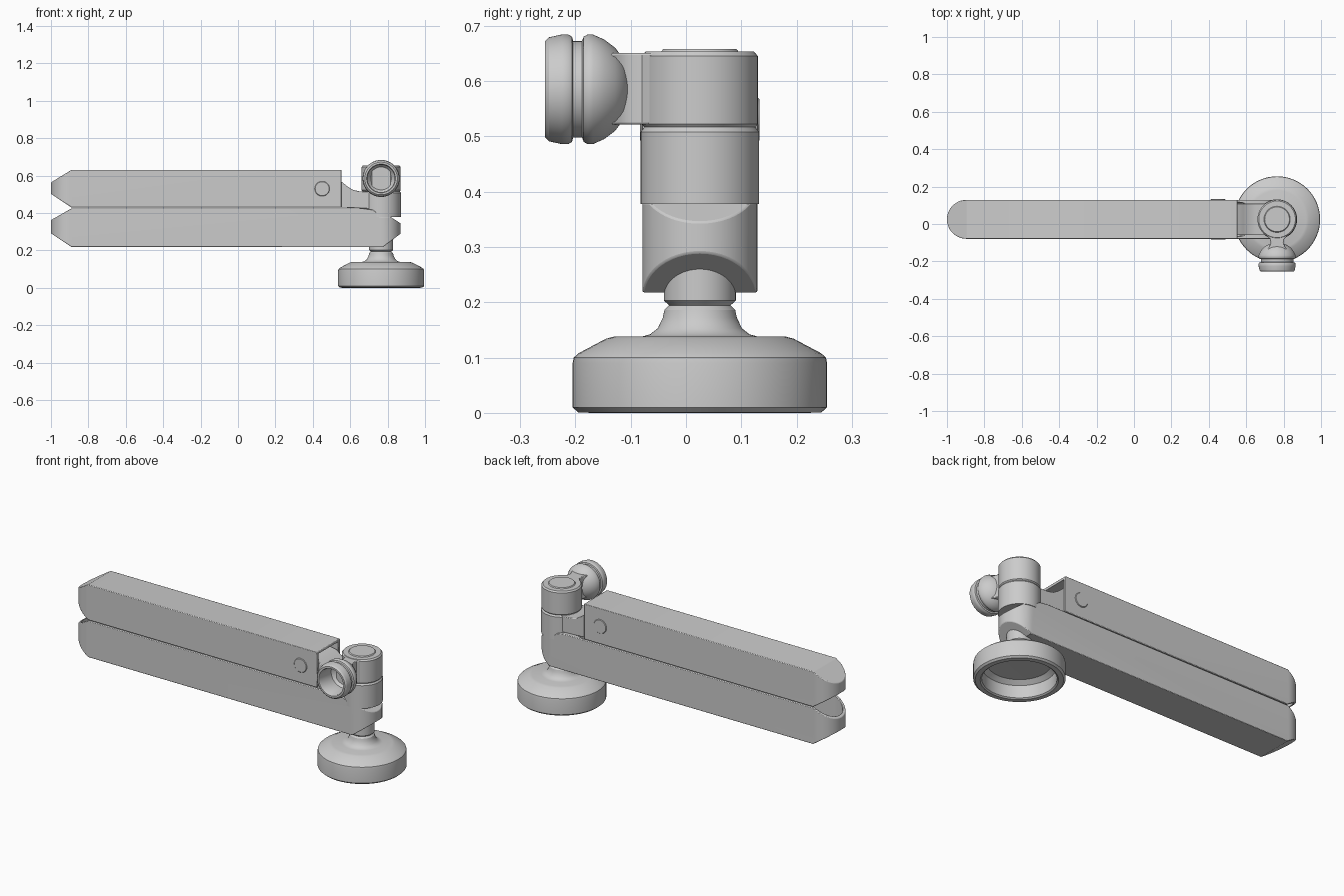
import bpy, bmesh, math
from mathutils import Vector

if "Cube" in bpy.data.objects:
    bpy.data.objects.remove(bpy.data.objects["Cube"])

PX, PY = 0.765, 0.025          # vertical hinge axis
HALF = 0.104                   # half width of the arms


def finish(name, bm, bevel=0.0):
    bmesh.ops.remove_doubles(bm, verts=bm.verts, dist=1e-5)
    bmesh.ops.recalc_face_normals(bm, faces=bm.faces)
    me = bpy.data.meshes.new(name)
    bm.to_mesh(me)
    bm.free()
    ob = bpy.data.objects.new(name, me)
    bpy.context.collection.objects.link(ob)
    return polish(ob, bevel)


def polish(ob, bevel=0.0):
    if bevel:
        m = ob.modifiers.new("soft_edges", 'BEVEL')
        m.width, m.segments, m.limit_method = bevel, 2, 'ANGLE'
        m.angle_limit = math.radians(40)
    bpy.ops.object.select_all(action='DESELECT')
    ob.select_set(True)
    bpy.context.view_layer.objects.active = ob
    bpy.ops.object.shade_smooth_by_angle(angle=math.radians(32))
    return ob


def lathe(name, profile, centre, axis='Z', steps=64):
    """Revolve (radius, distance) points about a z axis or a y axis."""
    bm = bmesh.new()
    if axis == 'Z':
        pts, ax = [Vector((r, 0, h)) for r, h in profile], (0, 0, 1)
    else:
        pts, ax = [Vector((r, h, 0)) for r, h in profile], (0, 1, 0)
    vs = [bm.verts.new(p + Vector(centre)) for p in pts]
    es = [bm.edges.new(pair) for pair in zip(vs, vs[1:])]
    bmesh.ops.spin(bm, geom=vs + es, cent=centre, axis=ax,
                   angle=2 * math.pi, steps=steps)
    return finish(name, bm)


def prism(name, pts, lo, hi, axis='Y', bevel=0.0):
    """Extrude an xz outline along y, or an xy outline along z."""
    bm = bmesh.new()
    place = (lambda a, b, t: (a, t, b)) if axis == 'Y' else (lambda a, b, t: (a, b, t))
    f = bm.faces.new([bm.verts.new(place(a, b, lo)) for a, b in pts])
    new = bmesh.ops.extrude_face_region(bm, geom=[f])['geom']
    bmesh.ops.translate(bm, verts=[v for v in new if isinstance(v, bmesh.types.BMVert)],
                        vec=Vector(place(0, 0, hi - lo)))
    return finish(name, bm, bevel)


def combine(ob, tool, op):
    m = ob.modifiers.new("cut", 'BOOLEAN')
    m.object, m.operation, m.solver = tool, op, 'EXACT'
    deps = bpy.context.evaluated_depsgraph_get()
    deps.update()
    me = bpy.data.meshes.new_from_object(ob.evaluated_get(deps))
    ob.modifiers.clear()
    ob.data = me
    bpy.data.objects.remove(tool)


def stadium(x0, x1, r, round_right, n=24):
    """Plan outline with a round left end and an optional round right end."""
    pts = []
    for i in range(n + 1):
        a = math.pi / 2 + math.pi * i / n
        pts.append((x0 + r + r * math.cos(a), PY + r * math.sin(a)))
    if round_right:
        for i in range(n + 1):
            a = -math.pi / 2 + math.pi * i / n
            pts.append((x1 - r + r * math.cos(a), PY + r * math.sin(a)))
    else:
        pts += [(x1, PY - r), (x1, PY + r)]
    return pts


def solid(name, plan, side):
    ob = prism(name, plan, 0.1, 0.8, 'Z')
    ob.modifiers.clear()
    combine(ob, prism("side_cutter", side, -0.4, 0.4), 'INTERSECT')
    return ob


def channel(name, outer, inner):
    ob = solid(name, *outer)
    combine(ob, solid("hollow_cutter", *inner), 'DIFFERENCE')
    return polish(ob, 0.003)


# Base: hollow weighted foot with flared neck
lathe("base", [(0, 0.2), (0.05, 0.2), (0.055, 0.195), (0.064, 0.186), (0.067, 0.172),
               (0.076, 0.153), (0.09, 0.142), (0.105, 0.138), (0.155, 0.138),
               (0.17, 0.134), (0.219, 0.108), (0.228, 0.1), (0.23, 0.09), (0.23, 0.01),
               (0.22, 0.001), (0.195, 0), (0.187, 0.006), (0.185, 0.075),
               (0.16, 0.095), (0, 0.1)], (PX, PY, 0))
lathe("stem", [(0, 0.194), (0.055, 0.194), (0.065, 0.203), (0.065, 0.3), (0, 0.3)],
      (PX, PY, 0))

# Lower arm: channel open at the top, solid round the hinge
channel("lower_arm",
        (stadium(-1, 0.869, HALF, True),
         [(-1.01, 0.357), (-0.89, 0.425), (0.67, 0.425), (0.72, 0.418), (0.745, 0.4),
          (0.755, 0.38), (0.815, 0.38), (0.88, 0.338), (0.88, 0.298), (0.775, 0.218),
          (-0.89, 0.218), (-1.01, 0.298)]),
        (stadium(-0.985, 0.65, HALF - 0.014, True),
         [(-1, 0.6), (0.7, 0.6), (0.7, 0.234), (-0.885, 0.234), (-1, 0.311)]))

# Upper arm: channel open below and at the hinge end
channel("upper_arm",
        (stadium(-1, 0.553, HALF, False),
         [(-1.01, 0.558), (-0.89, 0.631), (0.6, 0.631), (0.6, 0.43), (-0.89, 0.43),
          (-1.01, 0.51)]),
        (stadium(-0.985, 0.6, HALF - 0.014, False),
         [(-1, 0.548), (-0.885, 0.617), (0.7, 0.617), (0.7, 0.3), (-1, 0.3)]))

# Pivot pin joining the upper arm to the bracket
lathe("pivot_pin", [(0, -0.108), (0.037, -0.108), (0.04, -0.105), (0.04, 0.105),
                    (0.037, 0.108), (0, 0.108)], (0.45, PY, 0.53), 'Y', 40)

# Bracket: tongue inside the upper arm plus hinge collar
prism("bracket_tongue",
      [(0.42, 0.435), (0.74, 0.422), (0.74, 0.514), (0.65, 0.516), (0.615, 0.524),
       (0.585, 0.542), (0.545, 0.575), (0.49, 0.585), (0.42, 0.575), (0.4, 0.53)],
      PY - 0.085, PY + 0.085, 'Y', 0.003)
lathe("bracket_collar", [(0, 0.378), (0.107, 0.378), (0.107, 0.508), (0.1, 0.517),
                         (0, 0.517)], (PX, PY, 0))

# Swivel head with raised cap
lathe("swivel_head", [(0, 0.516), (0.1, 0.516), (0.105, 0.522), (0.105, 0.645),
                      (0.098, 0.653), (0.07, 0.653), (0.066, 0.658), (0, 0.658)],
      (PX, PY, 0))

# Neck from the swivel head to the socket
half_neck = [(0.075, -0.03), (0.052, -0.066), (0.038, -0.08), (0.035, -0.1),
             (0.04, -0.118), (0.052, -0.135)]
prism("socket_neck",
      [(PX + w, y) for w, y in half_neck] + [(PX - w, y) for w, y in reversed(half_neck)],
      0.521, 0.651, 'Z', 0.004)

# Socket: domed cup with a groove and front ring, open at the front
lathe("socket", [(0, -0.1), (0.03, -0.103), (0.055, -0.113), (0.075, -0.128),
                 (0.09, -0.148), (0.099, -0.168), (0.099, -0.178), (0.095, -0.185),
                 (0.087, -0.188), (0.087, -0.204), (0.095, -0.206), (0.099, -0.213),
                 (0.099, -0.225), (0.094, -0.248), (0.087, -0.255), (0.077, -0.255),
                 (0.073, -0.248), (0.073, -0.15), (0.055, -0.127), (0, -0.125)],
      (PX, 0, 0.585), 'Y')
